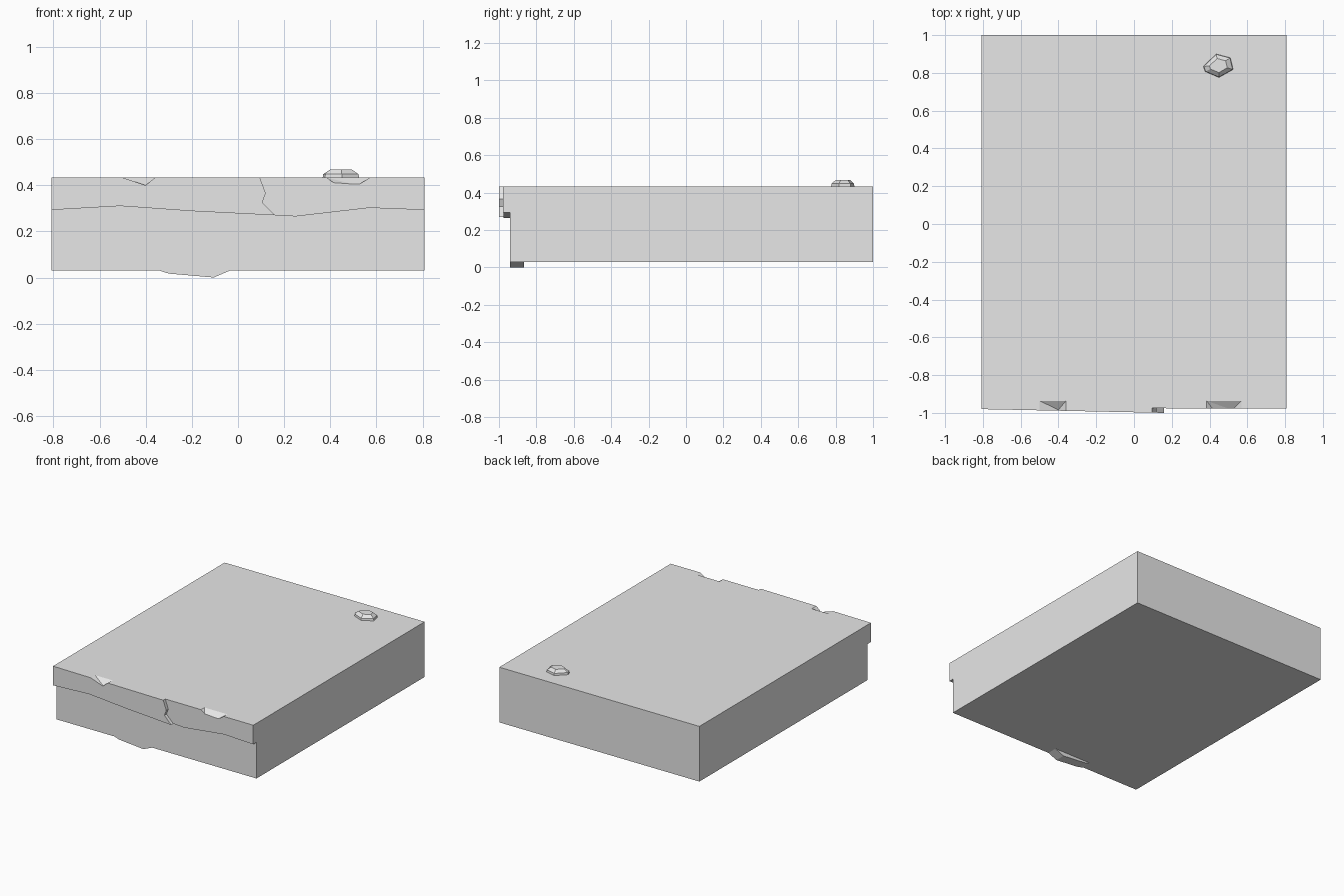
import bpy, bmesh, math

if "Cube" in bpy.data.objects:
    bpy.data.objects.remove(bpy.data.objects["Cube"])

stone = bpy.data.materials.new("stone grey")
stone.use_nodes = True
stone.diffuse_color = (0.8, 0.8, 0.8, 1)
stone.node_tree.nodes["Principled BSDF"].inputs["Base Color"].default_value = (0.8, 0.8, 0.8, 1)

HALF, TOP, BASE, FACE = 0.808, 0.433, 0.03, -0.941


def finish(name, bm):
    bmesh.ops.recalc_face_normals(bm, faces=bm.faces)
    mesh = bpy.data.meshes.new(name)
    bm.to_mesh(mesh)
    bm.free()
    mesh.materials.append(stone)
    obj = bpy.data.objects.new(name, mesh)
    bpy.context.scene.collection.objects.link(obj)
    return obj


def prism(name, outline, front, back):
    """Extrude an (x, z) outline along y; front is a function of x."""
    bm = bmesh.new()
    near = [bm.verts.new((x, front(x), z)) for x, z in outline]
    far = [bm.verts.new((x, back, z)) for x, z in outline]
    bm.faces.new(near)
    bm.faces.new(far[::-1])
    for i in range(len(near)):
        j = (i + 1) % len(near)
        bm.faces.new((near[i], far[i], far[j], near[j]))
    return finish(name, bm)


def hull(name, points):
    bm = bmesh.new()
    for p in points:
        bm.verts.new(p)
    res = bmesh.ops.convex_hull(bm, input=bm.verts)
    loose = {v for v in res["geom_interior"] + res["geom_unused"]
             if isinstance(v, bmesh.types.BMVert)}
    bmesh.ops.delete(bm, geom=list(loose), context="VERTS")
    return finish(name, bm)


def combine(target, other, operation):
    mod = target.modifiers.new(operation, "BOOLEAN")
    mod.object, mod.operation, mod.solver = other, operation, "EXACT"
    other.hide_render = True
    bpy.context.view_layer.update()
    with bpy.context.temp_override(object=target, active_object=target):
        bpy.ops.object.modifier_apply(modifier=mod.name)
    bpy.data.objects.remove(other)


# Main slab
slab = prism("slab", [(-HALF, BASE), (HALF, BASE), (HALF, TOP), (-HALF, TOP)],
             lambda x: FACE, 1.0)

# Overhanging front lip, split by a stepped crack
crack = [(0.16, 0.27), (0.105, 0.325), (0.12, 0.365), (0.095, TOP)]
left_edge = [(-HALF, TOP), (-HALF, 0.293), (-0.51, 0.31), (-0.2, 0.288)]
right_edge = [(HALF, TOP), (HALF, 0.293), (0.57, 0.302), (0.25, 0.265)]
lip_a = prism("lip_right", left_edge + crack,
              lambda x: -0.98 - 0.02 * (x + HALF) / 0.968, -0.9)
lip_b = prism("lip_left", right_edge + crack,
              lambda x: -0.978 + 0.004 * (HALF - x), -0.9)
combine(slab, lip_a, "UNION")
combine(slab, lip_b, "UNION")

# Chips broken out of the top front edge
chips = [(-0.5, -0.36, [(-0.4, 0.4)]),
         (0.385, 0.57, [(0.42, 0.407), (0.52, 0.4)])]
for x0, x1, low in chips:
    pts = [(x, y, z) for x in (x0, x1) for y in (-1.05, -0.936) for z in (TOP, 0.5)]
    pts += [(x, y, z) for x, z in low for y in (-1.05, -0.984)]
    combine(slab, hull("chip_cutter", pts), "DIFFERENCE")

# Lump under the front edge
prism("bottom_lump", [(-0.34, BASE), (-0.3, 0.017), (-0.105, 0.0), (-0.035, BASE)],
      lambda x: FACE, -0.867)

# Faceted pebble on top
ring = [(0.367, 0.834), (0.435, 0.9), (0.51, 0.88),
        (0.525, 0.818), (0.45, 0.776), (0.377, 0.807)]
cx, cy = 0.447, 0.84
hull("pebble", [(cx + (x - cx) * s, cy + (y - cy) * s, z)
                for s, z in ((1, TOP), (0.97, 0.448), (0.6, 0.468))
                for x, y in ring])
